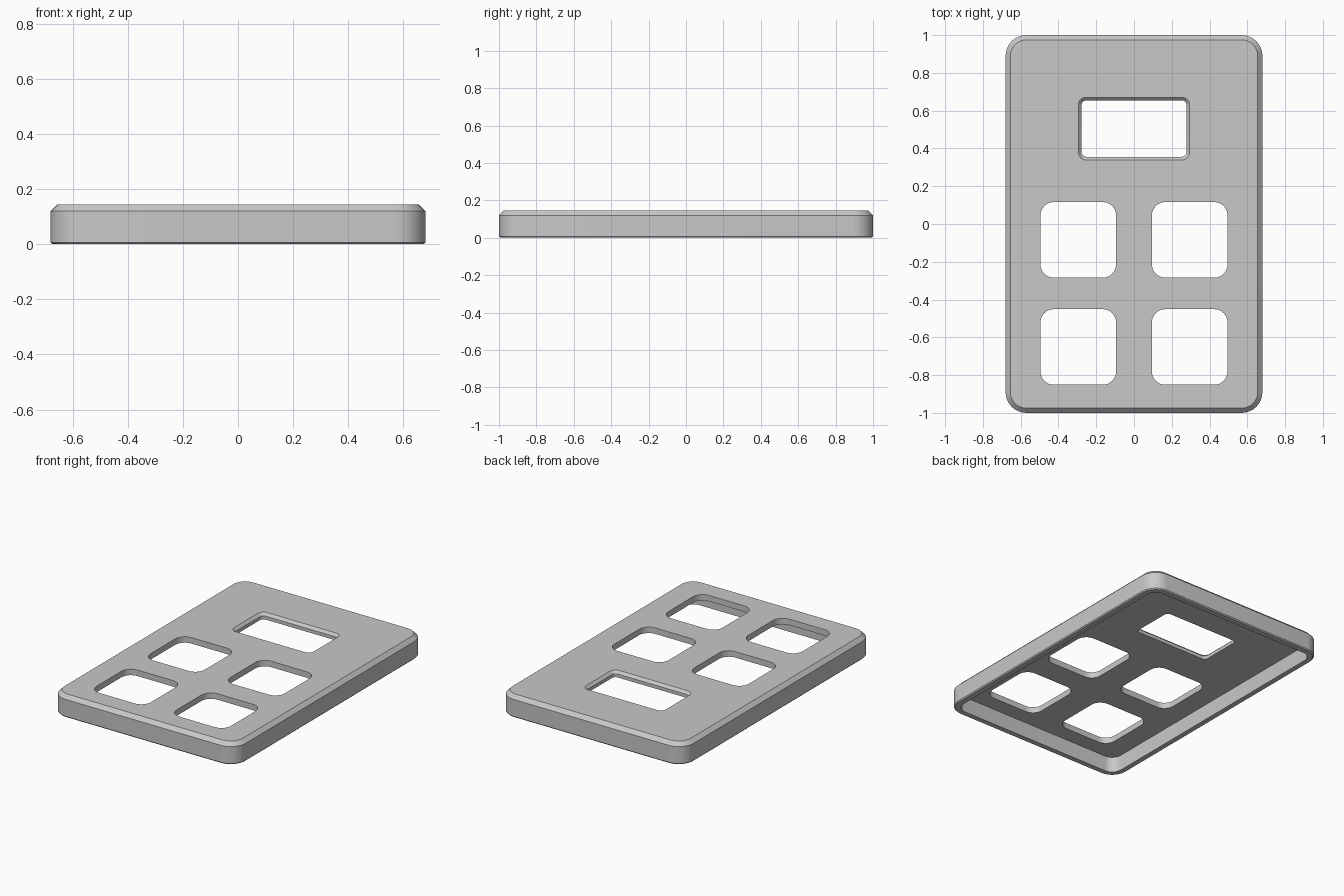
import bpy, bmesh, math

if "Cube" in bpy.data.objects:
    bpy.data.objects.remove(bpy.data.objects["Cube"], do_unlink=True)

HEIGHT = 0.145
HALF_X, HALF_Y, CORNER = 0.68, 1.0, 0.11
WALL, PLATE = 0.042, 0.04
CHAMFER, FOOT = 0.025, 0.007
SEGMENTS = 8

bm = bmesh.new()


def rounded_loop(cx, cy, hx, hy, radius, z):
    """Closed ring of vertices following a rounded rectangle."""
    ring = []
    for quarter, (sx, sy) in enumerate([(1, 1), (-1, 1), (-1, -1), (1, -1)]):
        for i in range(SEGMENTS + 1):
            a = (quarter + i / SEGMENTS) * math.pi / 2
            ring.append(bm.verts.new((cx + sx * (hx - radius) + radius * math.cos(a),
                                      cy + sy * (hy - radius) + radius * math.sin(a), z)))
    return ring


def skin(rings):
    """Join successive rings with quads."""
    for low, high in zip(rings, rings[1:]):
        for i in range(len(low)):
            j = (i + 1) % len(low)
            bm.faces.new((low[i], low[j], high[j], high[i]))


def body_loop(inset, z):
    return rounded_loop(0, 0, HALF_X - inset, HALF_Y - inset, CORNER - inset, z)


def fill(rings):
    """Flat sheet bounded by the first ring, pierced by the others."""
    edges = [bm.edges.get((r[i - 1], r[i])) for r in rings for i in range(len(r))]
    bmesh.ops.triangle_fill(bm, use_beauty=True, use_dissolve=False, edges=edges)


# Tray: ceiling edge, inner wall, rim, outer wall, top chamfer
ceiling_z = HEIGHT - PLATE
tray = [body_loop(WALL, ceiling_z), body_loop(WALL, 0), body_loop(FOOT, 0),
        body_loop(0, FOOT), body_loop(0, HEIGHT - CHAMFER), body_loop(CHAMFER, HEIGHT)]
skin(tray)
tops, undersides = [tray[-1]], [tray[0]]

# Four square button openings
for x in (-0.295, 0.295):
    for y in (-0.084, -0.651):
        hole = [rounded_loop(x, y, 0.2, 0.2, 0.07, z) for z in (ceiling_z, HEIGHT)]
        skin(hole)
        undersides.append(hole[0])
        tops.append(hole[1])

# Display window with a chamfered lip
LIP = 0.017
window = [rounded_loop(0, 0.505, 0.295 - inset, 0.166 - inset, 0.042 - inset, z)
          for inset, z in ((LIP, ceiling_z), (LIP, HEIGHT - LIP), (0, HEIGHT))]
skin(window)
undersides.append(window[0])
tops.append(window[-1])

# Top plate faces
fill(tops)
fill(undersides)
bmesh.ops.recalc_face_normals(bm, faces=bm.faces[:])

mesh = bpy.data.meshes.new("cover_plate")
bm.to_mesh(mesh)
bm.free()
cover = bpy.data.objects.new("cover_plate", mesh)
bpy.context.collection.objects.link(cover)

# Single grey finish
grey = bpy.data.materials.new("light_grey")
grey.use_nodes = True
colour = (0.58, 0.58, 0.58, 1)
grey.diffuse_color = colour
grey.node_tree.nodes["Principled BSDF"].inputs["Base Color"].default_value = colour
mesh.materials.append(grey)

bpy.ops.object.select_all(action="DESELECT")
cover.select_set(True)
bpy.context.view_layer.objects.active = cover
bpy.ops.object.shade_smooth_by_angle(angle=math.radians(30))
